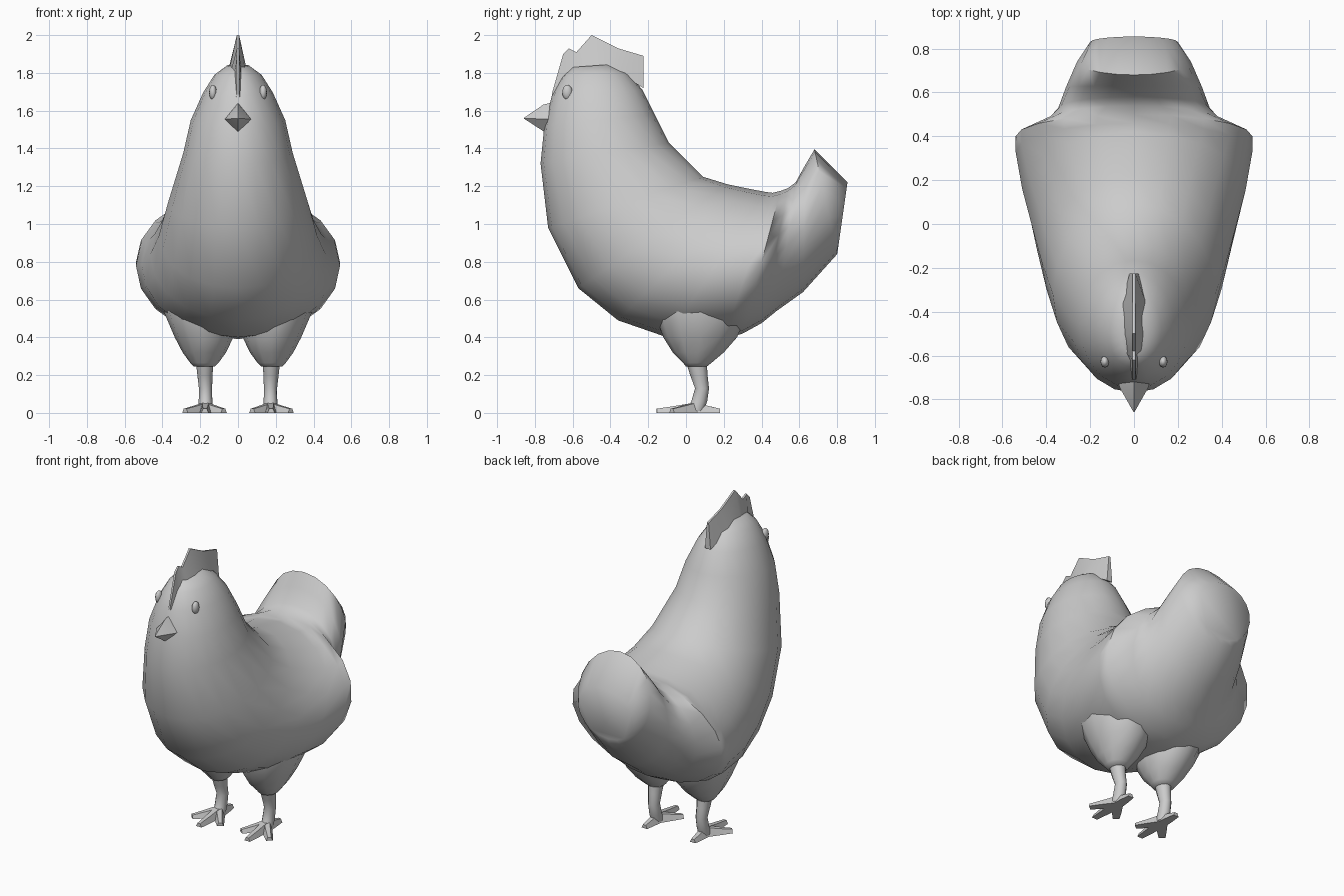
import bpy, bmesh, math
from mathutils import Vector

cube = bpy.data.objects.get("Cube")
if cube:
    bpy.data.objects.remove(cube, do_unlink=True)

grey = bpy.data.materials.new("plain grey")
grey.use_nodes = True
COLOUR = (0.6, 0.6, 0.6, 1)
grey.diffuse_color = COLOUR
grey.node_tree.nodes["Principled BSDF"].inputs["Base Color"].default_value = COLOUR


def finish(name, bm, angle):
    bmesh.ops.recalc_face_normals(bm, faces=bm.faces)
    mesh = bpy.data.meshes.new(name)
    bm.to_mesh(mesh)
    bm.free()
    obj = bpy.data.objects.new(name, mesh)
    bpy.context.collection.objects.link(obj)
    mesh.materials.append(grey)
    bpy.ops.object.select_all(action='DESELECT')
    obj.select_set(True)
    bpy.context.view_layer.objects.active = obj
    bpy.ops.object.shade_smooth_by_angle(angle=math.radians(angle))
    return obj


def loft(name, rings, angle=45):
    """Skin a list of equal rings and close both ends."""
    bm = bmesh.new()
    loops = [[bm.verts.new(p) for p in ring] for ring in rings]
    n = len(loops[0])
    for a, b in zip(loops, loops[1:]):
        for i in range(n):
            j = (i + 1) % n
            bm.faces.new((a[i], a[j], b[j], b[i]))
    bm.faces.new(loops[0])
    bm.faces.new(loops[-1])
    return finish(name, bm, angle)


def oval(centre, u, v, n):
    """Ring around a centre spanned by two half axes."""
    c, u, v = Vector(centre), Vector(u), Vector(v)
    return [c + u * math.cos(2 * math.pi * i / n) + v * math.sin(2 * math.pi * i / n)
            for i in range(n)]


# Body: sections fan from the head, through the wings, to the tail.
# Each row: lower y, lower z, upper y, upper z, half width
SECTIONS = [
    (-.60, 1.83, -.40, 1.845, .06), (-.655, 1.78, -.31, 1.80, .125),
    (-.71, 1.68, -.23, 1.71, .185), (-.75, 1.52, -.165, 1.58, .25),
    (-.77, 1.32, -.09, 1.43, .29), (-.73, .98, .09, 1.25, .37),
    (-.57, .66, .22, 1.21, .42), (-.36, .49, .34, 1.185, .465),
    (-.1, .40, .42, 1.17, .51), (.2, .39, .46, 1.165, .54),
    (.3, .42, .50, 1.175, .54), (.40, .475, .54, 1.19, .40),
    (.48, .54, .58, 1.22, .345), (.62, .64, .63, 1.31, .31),
    (.80, .84, .68, 1.395, .26), (.805, .87, .855, 1.22, .2),
]
body_rings = []
for y0, z0, y1, z1, w in SECTIONS:
    low, high = Vector((0, y0, z0)), Vector((0, y1, z1))
    body_rings.append(oval((low + high) / 2, (w, 0, 0), (high - low) / 2, 20))
loft("body", body_rings, 60)

# Comb: wedge sections along the crown, thin at the ridge
COMB = [(-.71, 1.69, .012), (-.65, 1.9, .025), (-.62, 1.93, .03), (-.58, 1.91, .04),
        (-.5, 2.0, .05), (-.36, 1.93, .055), (-.225, 1.89, .02)]
comb_rings = []
for y, z, w in COMB:
    base = 1.80 if y > -.6 else 1.66
    if y > -.3:
        base = 1.72
    comb_rings.append([(-w, y, base), (w, y, base), (.006, y, z), (-.006, y, z)])
loft("comb", comb_rings, 30)

# Beak: four sided point
loft("beak", [oval((0, -.70, 1.555), (.075, 0, 0), (0, 0, .09), 4),
              oval((0, -.745, 1.555), (.066, 0, 0), (0, -.01, .077), 4),
              oval((0, -.858, 1.56), (.002, 0, 0), (0, 0, .002), 4)], 25)

# Thigh, shin: x, y, z, half width, half depth
THIGH = [(.178, .055, .245, .055, .055), (.178, .06, .265, .075, .075),
         (.178, .065, .32, .115, .135), (.18, .075, .40, .155, .195),
         (.2, .08, .54, .195, .25), (.2, .08, .72, .17, .25)]
SHIN = [(.176, .055, .27, .047, .055), (.175, .068, .2, .04, .046),
        (.172, .085, .13, .035, .037), (.172, .07, .06, .036, .042),
        (.172, .05, .01, .036, .045)]
TOES = {"middle": (.175, -.155), "outer": (.28, -.075),
        "inner": (.075, -.075), "back": (.175, .18)}

for side, s in (("left", 1), ("right", -1)):
    for name, rows in (("thigh", THIGH), ("shin", SHIN)):
        loft(f"{side}_{name}", [oval((s * x, y, z), (rx, 0, 0), (0, ry, 0), 12)
                                for x, y, z, rx, ry in rows], 60)

    # Toes: flat bottomed wedges spreading from the ankle
    for name, (x, y) in TOES.items():
        start, tip = Vector((s * .172, .05, 0)), Vector((s * x, y, 0))
        across = (tip - start).normalized().cross(Vector((0, 0, 1)))
        rings = []
        for t, w, h in ((0, .035, .055), (.55, .028, .036), (1, .02, .022)):
            p = start.lerp(tip, t)
            rings.append([p - across * w, p + across * w,
                          p + across * w * .5 + Vector((0, 0, h)),
                          p - across * w * .5 + Vector((0, 0, h))])
        loft(f"{side}_{name}_toe", rings, 40)

    # Eye
    bm = bmesh.new()
    bmesh.ops.create_uvsphere(bm, u_segments=12, v_segments=8, radius=1)
    bmesh.ops.scale(bm, vec=(.02, .027, .04), verts=bm.verts)
    bmesh.ops.translate(bm, vec=(s * .133, -.628, 1.697), verts=bm.verts)
    finish(f"{side}_eye", bm, 60)
